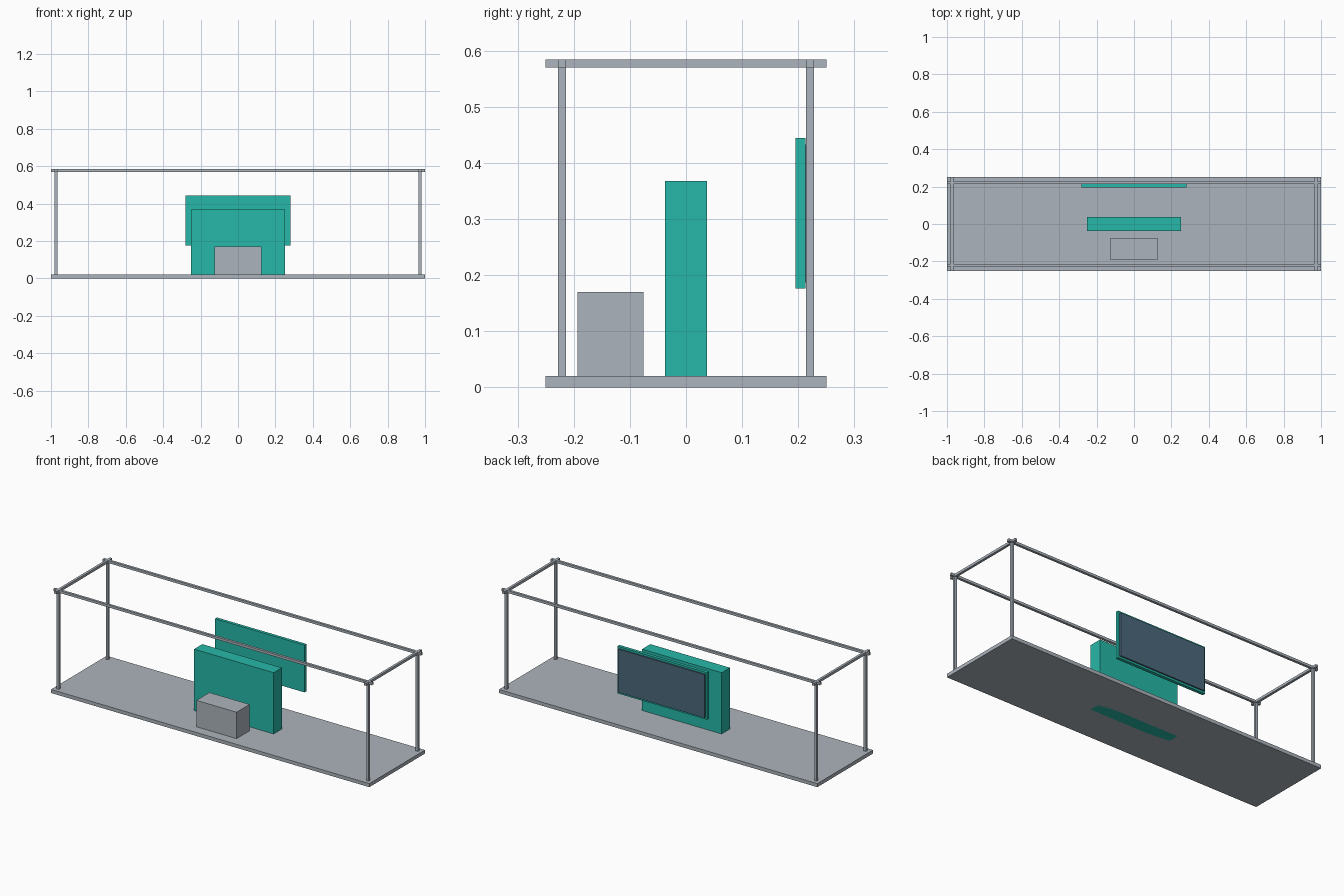
import bpy

if "Cube" in bpy.data.objects:
    bpy.data.objects.remove(bpy.data.objects["Cube"])


def material(name, rgb):
    """Flat colour from 0-255 sRGB values, stored as linear."""
    m = bpy.data.materials.new(name)
    lin = [(c / 255 / 12.92) if c < 10 else ((c / 255 + 0.055) / 1.055) ** 2.4 for c in rgb]
    m.diffuse_color = (*lin, 1)
    m.use_nodes = True
    m.node_tree.nodes["Principled BSDF"].inputs["Base Color"].default_value = m.diffuse_color
    return m


grey = material("light_grey", (172, 180, 188))
teal = material("teal", (38, 184, 168))
blue = material("slate_blue", (76, 104, 123))


def box(name, x, y, z, mat):
    """Box given by its (min, max) range on each axis."""
    ranges = (x, y, z)
    bpy.ops.mesh.primitive_cube_add(size=1, location=[(a + b) / 2 for a, b in ranges])
    ob = bpy.context.object
    ob.name = name
    ob.scale = [b - a for a, b in ranges]
    bpy.ops.object.transform_apply(location=False, rotation=False, scale=True)
    ob.data.materials.append(mat)
    return ob


def around(c, half=0.007):
    return (c - half, c + half)


# Floor platform
FLOOR, TOP = 0.02, 0.584
PX, PY = 0.973, 0.221
box("platform", (-1, 1), (-0.25, 0.25), (0, FLOOR), grey)

# Frame: corner posts and crossing top rails
rail_z = (TOP - 0.014, TOP)
for sx in (-1, 1):
    for sy in (-1, 1):
        box("corner_post", around(sx * PX), around(sy * PY), (FLOOR, rail_z[0]), grey)
    box("side_rail", around(sx * PX), (-0.25, 0.25), rail_z, grey)
for sy in (-1, 1):
    box("long_rail", (-1, 1), around(sy * PY), rail_z, grey)

# Counter block and upright panel, which passes through the platform
box("counter_block", (-0.126, 0.126), (-0.193, -0.076), (FLOOR, 0.17), grey)
box("upright_panel", (-0.25, 0.25), (-0.037, 0.037), (0, 0.368), teal)

# Display on the rear side, with its screen facing backwards
box("display_body", (-0.281, 0.281), (0.195, 0.213), (0.176, 0.444), teal)
box("display_screen", (-0.271, 0.271), (0.213, 0.221), (0.187, 0.433), blue)
